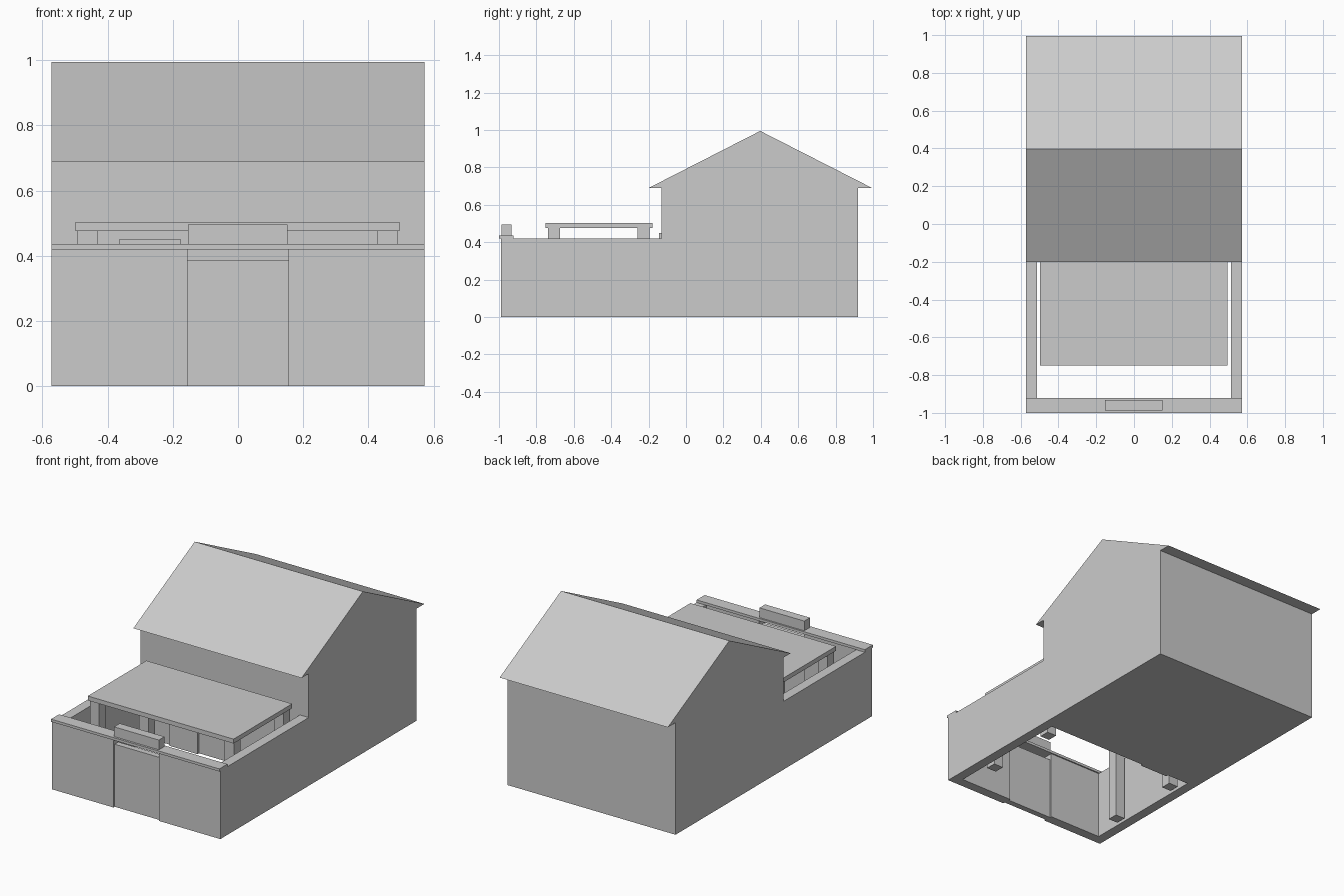
import bpy
import bmesh

if "Cube" in bpy.data.objects:
    bpy.data.objects.remove(bpy.data.objects["Cube"])

grey = bpy.data.materials.new("plain grey")
grey.diffuse_color = (0.6, 0.6, 0.6, 1)
grey.use_nodes = True
grey.node_tree.nodes["Principled BSDF"].inputs["Base Color"].default_value = grey.diffuse_color


def finish(name, bm):
    bmesh.ops.recalc_face_normals(bm, faces=bm.faces)
    mesh = bpy.data.meshes.new(name)
    bm.to_mesh(mesh)
    bm.free()
    mesh.materials.append(grey)
    obj = bpy.data.objects.new(name, mesh)
    bpy.context.collection.objects.link(obj)
    return obj


def extrude_x(name, profile, x0, x1):
    """Extrude a closed (y, z) profile from x0 to x1."""
    bm = bmesh.new()
    face = bm.faces.new([bm.verts.new((x0, y, z)) for y, z in profile])
    new = bmesh.ops.extrude_face_region(bm, geom=[face])["geom"]
    verts = [v for v in new if isinstance(v, bmesh.types.BMVert)]
    bmesh.ops.translate(bm, verts=verts, vec=(x1 - x0, 0, 0))
    return finish(name, bm)


def box(name, x0, x1, y0, y1, z0, z1):
    return extrude_x(name, [(y0, z0), (y1, z0), (y1, z1), (y0, z1)], x0, x1)


W = 0.573        # half width of the plot
WALL = 0.06      # yard wall thickness
FRONT = -0.99    # outer face of the front wall
HOUSE = -0.13    # front face of the house
YARD_H = 0.42

# House body with gables and overhanging eaves, one solid profile
extrude_x("house", [
    (HOUSE, 0), (0.92, 0), (0.92, 0.69), (0.995, 0.69),
    (0.397, 0.995), (-0.2, 0.69), (HOUSE, 0.69)], -W, W)

# House door, slightly proud of the wall
box("house_door", -0.365, -0.175, HOUSE - 0.014, HOUSE, 0, 0.45)

# Yard walls on both sides, and front walls beside the gate
for side, s in (("left", -1), ("right", 1)):
    a, b = sorted((s * W, s * (W - WALL)))
    box(side + "_yard_wall", a, b, FRONT, HOUSE, 0, YARD_H)
    a, b = sorted((s * (W - WALL), s * 0.155))
    box(side + "_front_wall", a, b, FRONT, FRONT + WALL, 0, YARD_H)

# Gate, lintel cap and the raised block above the gate
box("gate", -0.155, 0.155, FRONT + 0.012, FRONT + 0.048, 0, 0.385)
box("front_wall_cap", -W, W, -1.0, -0.922, YARD_H, 0.436)
box("gate_block", -0.153, 0.152, -0.987, -0.932, 0.436, 0.496)

# Yard canopy on four posts
box("canopy_roof", -0.498, 0.495, -0.75, -0.18, 0.476, 0.503)
for x_name, x in (("left", -0.461), ("right", 0.458)):
    for y_name, y in (("front", -0.706), ("back", -0.226)):
        box(f"{y_name}_{x_name}_post", x - 0.032, x + 0.032,
            y - 0.032, y + 0.032, 0, 0.476)
